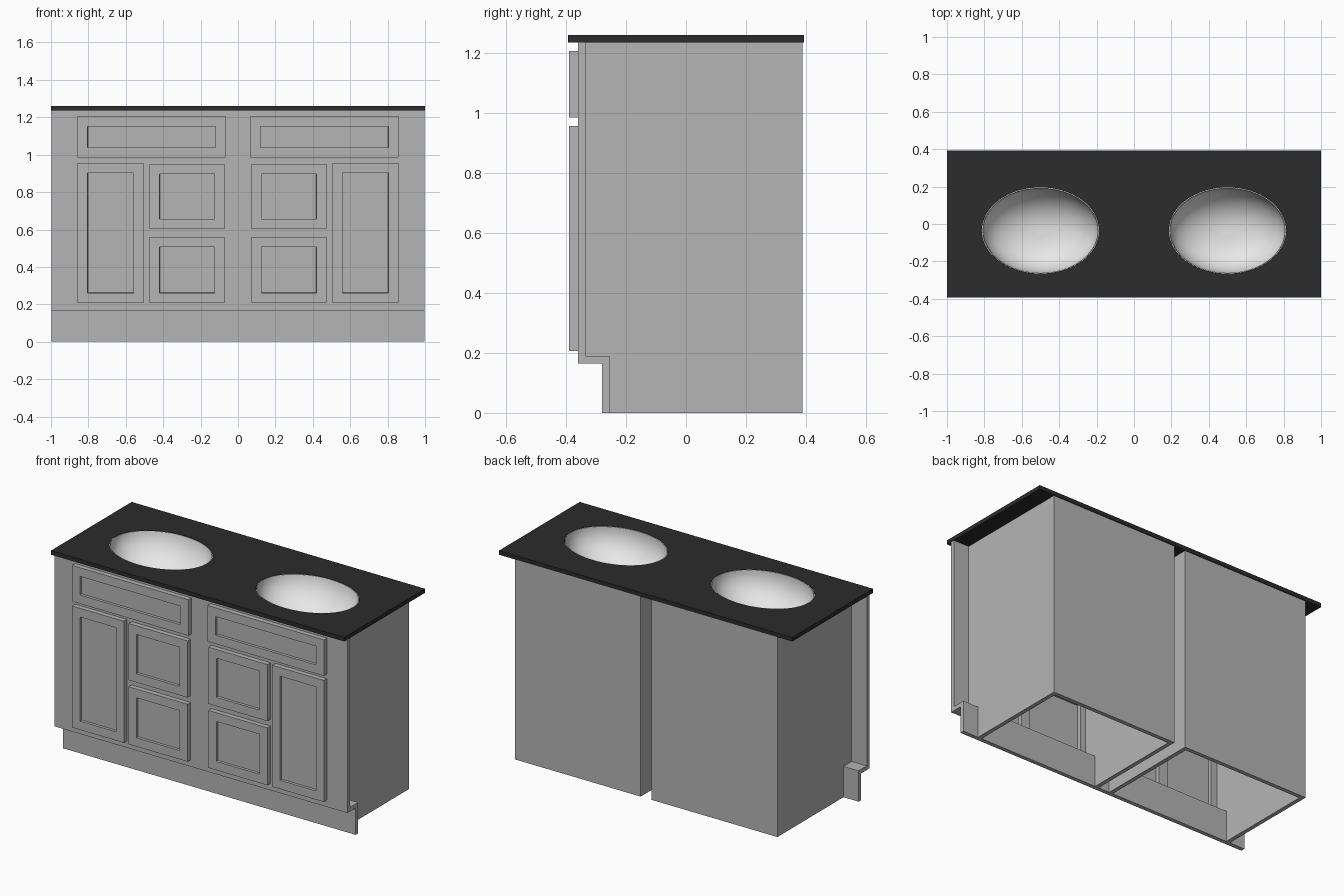
import bpy, bmesh, math

if "Cube" in bpy.data.objects:
    bpy.data.objects.remove(bpy.data.objects["Cube"])


def material(name, rgb):
    m = bpy.data.materials.new(name)
    m.diffuse_color = (*rgb, 1)
    m.use_nodes = True
    m.node_tree.nodes["Principled BSDF"].inputs["Base Color"].default_value = m.diffuse_color
    return m


GREY = material("cabinet_grey", (0.46, 0.46, 0.46))
BLACK = material("counter_black", (0.025, 0.025, 0.025))
WHITE = material("basin_white", (0.83, 0.83, 0.83))


def finish(bm, name, mat):
    me = bpy.data.meshes.new(name)
    bm.to_mesh(me)
    bm.free()
    ob = bpy.data.objects.new(name, me)
    me.materials.append(mat)
    bpy.context.collection.objects.link(ob)
    return ob


def add_prism(bm, loop, axis, lo, hi):
    """Extrude a closed 2D loop along x (loop = y,z) or z (loop = x,y)."""
    def place(p, h):
        return (h, p[0], p[1]) if axis == "x" else (p[0], p[1], h)
    a = [bm.verts.new(place(p, lo)) for p in loop]
    b = [bm.verts.new(place(p, hi)) for p in loop]
    faces = [bm.faces.new(a), bm.faces.new(b)]
    n = len(loop)
    for i in range(n):
        j = (i + 1) % n
        faces.append(bm.faces.new((a[i], a[j], b[j], b[i])))
    bmesh.ops.recalc_face_normals(bm, faces=faces)
    return faces


def add_box(bm, x0, x1, y0, y1, z0, z1):
    x0, x1 = sorted((x0, x1))
    return add_prism(bm, [(x0, y0), (x1, y0), (x1, y1), (x0, y1)], "z", z0, z1)


def apply_modifier(ob, mod):
    bpy.context.view_layer.objects.active = ob
    bpy.ops.object.modifier_apply(modifier=mod.name)


def cut(ob, cutter_bm):
    cutter = finish(cutter_bm, "cutter", ob.data.materials[0])
    cutter.hide_render = True
    mod = ob.modifiers.new("cut", "BOOLEAN")
    mod.operation, mod.solver, mod.object = "DIFFERENCE", "EXACT", cutter
    apply_modifier(ob, mod)
    bpy.data.objects.remove(cutter)


def ellipse(cx, cy, rx, ry, n=64):
    return [(cx + rx * math.cos(2 * math.pi * i / n),
             cy + ry * math.sin(2 * math.pi * i / n)) for i in range(n)]


SIDES = ((-1, "left"), (1, "right"))
SINK_X, SINK_Y, SINK_RX, SINK_RY = 0.5, -0.035, 0.313, 0.231
TOP = 1.26

# Face frame with stepped toe kick, one extruded profile with openings
bm = bmesh.new()
add_prism(bm, [(-0.36, 0.165), (-0.28, 0.165), (-0.28, 0), (-0.255, 0),
               (-0.255, 0.19), (-0.335, 0.19), (-0.335, 1.235), (-0.36, 1.235)],
          "x", -0.998, 0.998)
frame = finish(bm, "face_frame_and_toe_kick", GREY)
holes = bmesh.new()
for s, _ in SIDES:
    for x0, x1, z0, z1 in ((0.10, 0.83, 1.01, 1.175), (0.52, 0.83, 0.235, 0.92),
                           (0.10, 0.46, 0.63, 0.92), (0.10, 0.46, 0.235, 0.54)):
        add_box(holes, s * x0, s * x1, -0.4, -0.3, z0, z1)
cut(frame, holes)

# Two notched carcasses, open at front, top and bottom
for s, side in SIDES:
    bm = bmesh.new()
    x0, x1 = sorted((s * 0.0375, s * 0.895))
    add_prism(bm, [(-0.335, 0.19), (-0.255, 0.19), (-0.255, 0), (0.388, 0),
                   (0.388, 1.235), (-0.335, 1.235)], "x", x0, x1)
    carcass = finish(bm, "carcass_" + side, GREY)
    inner = bmesh.new()
    add_box(inner, s * 0.0625, s * 0.87, -0.5, 0.363, -0.1, 1.4)
    cut(carcass, inner)

# Doors and drawer fronts with recessed centre panels
FRONTS = {"top_panel": (0.066, 0.858, 0.984, 1.206),
          "door": (0.505, 0.858, 0.207, 0.956),
          "upper_drawer": (0.071, 0.473, 0.602, 0.951),
          "lower_drawer": (0.071, 0.473, 0.207, 0.561)}
for s, side in SIDES:
    for name, (x0, x1, z0, z1) in FRONTS.items():
        bm = bmesh.new()
        add_box(bm, s * x0, s * x1, -0.39, -0.36, z0, z1)
        bm.normal_update()
        front = [f for f in bm.faces if f.normal.y < -0.9]
        bmesh.ops.inset_region(bm, faces=front, thickness=0.054, use_even_offset=True)
        bmesh.ops.inset_region(bm, faces=front, thickness=0.001, depth=-0.015,
                               use_even_offset=True)
        finish(bm, f"{name}_{side}", GREY)

# Countertop with two oval holes
bm = bmesh.new()
add_box(bm, -1, 1, -0.393, 0.393, 1.235, TOP)
counter = finish(bm, "countertop", BLACK)
holes = bmesh.new()
for s, _ in SIDES:
    add_prism(holes, ellipse(s * SINK_X, SINK_Y, SINK_RX, SINK_RY), "z", 1.1, 1.4)
cut(counter, holes)

# Oval basins with a small drain at the bottom
DRAIN, DEPTH, RINGS, SEG = 0.025, 0.2, 16, 64
for s, side in SIDES:
    bm = bmesh.new()
    rings = []
    for i in range(RINGS + 1):
        a = math.pi / 2 * i / RINGS
        c, d = max(math.cos(a), 0), math.sin(a)
        loop = ellipse(s * SINK_X, SINK_Y - 0.02 * d,
                       DRAIN + (SINK_RX - 0.005 - DRAIN) * c,
                       DRAIN + (SINK_RY - 0.005 - DRAIN) * c, SEG)
        rings.append([bm.verts.new((x, y, TOP - 0.001 - DEPTH * d)) for x, y in loop])
    for u, l in zip(rings, rings[1:]):
        for j in range(SEG):
            k = (j + 1) % SEG
            bm.faces.new((u[j], u[k], l[k], l[j]))
    bm.faces.new(rings[-1])
    basin = finish(bm, "basin_" + side, WHITE)
    mod = basin.modifiers.new("shell", "SOLIDIFY")
    mod.thickness, mod.offset = 0.004, -1
    apply_modifier(basin, mod)
    bm = bmesh.new()
    add_prism(bm, ellipse(s * SINK_X, SINK_Y - 0.02, 0.022, 0.022, 32), "z",
              TOP - DEPTH - 0.003, TOP - DEPTH + 0.003)
    finish(bm, "drain_" + side, WHITE)
    bpy.ops.object.select_all(action="DESELECT")
    basin.select_set(True)
    bpy.context.view_layer.objects.active = basin
    bpy.ops.object.shade_smooth_by_angle(angle=math.radians(35))
